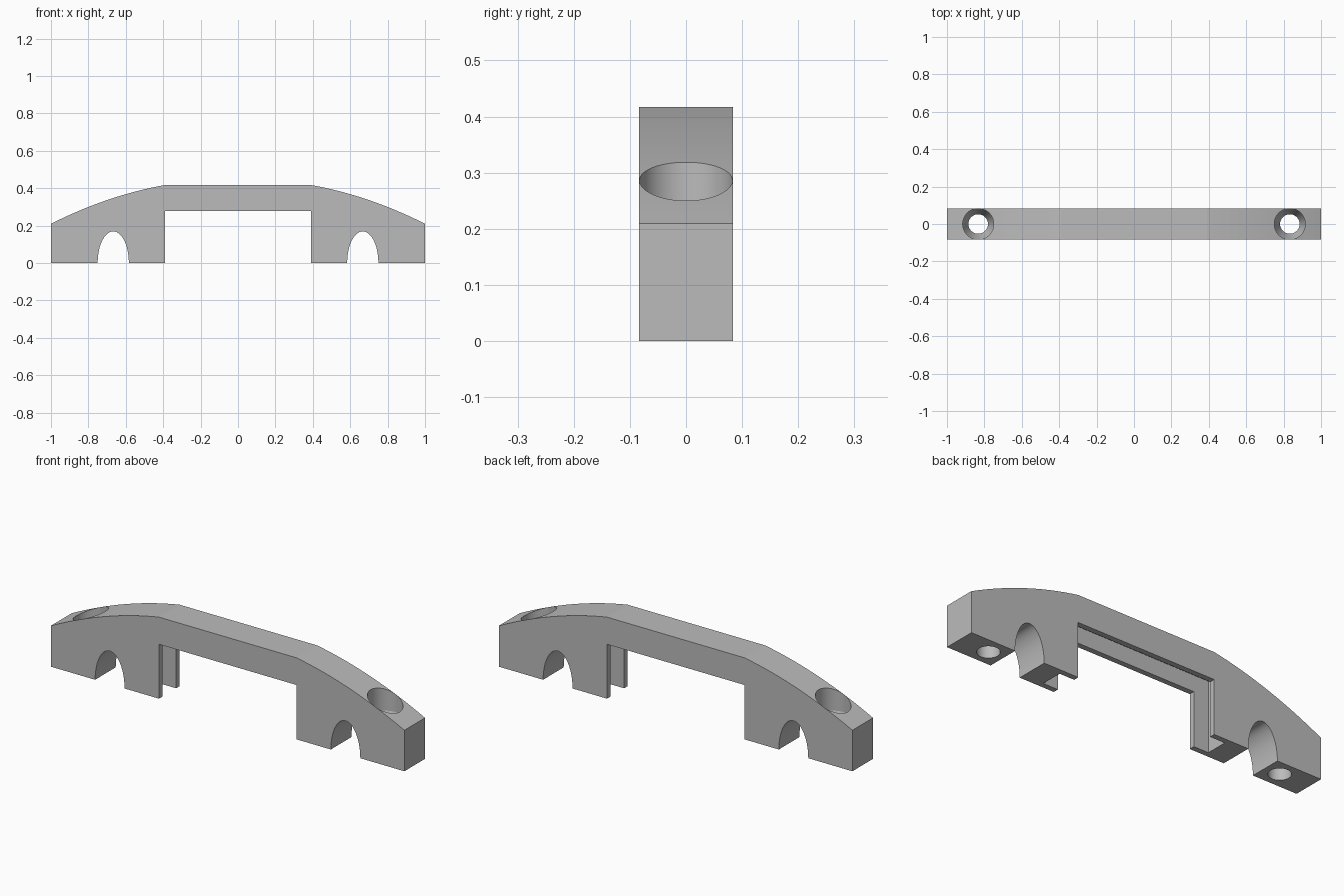
import bpy, bmesh
from math import sin, cos, pi, radians

cube = bpy.data.objects.get("Cube")
if cube:
    bpy.data.objects.remove(cube, do_unlink=True)

HALF_DEPTH = 1 / 12

grey = bpy.data.materials.new("plain grey")
grey.use_nodes = True
colour = (0.5, 0.5, 0.5, 1)
grey.diffuse_color = colour
grey.node_tree.nodes["Principled BSDF"].inputs["Base Color"].default_value = colour


def make_object(name, bm):
    bmesh.ops.recalc_face_normals(bm, faces=bm.faces)
    mesh = bpy.data.meshes.new(name)
    bm.to_mesh(mesh)
    bm.free()
    mesh.materials.append(grey)
    obj = bpy.data.objects.new(name, mesh)
    bpy.context.collection.objects.link(obj)
    return obj


def extrude_outline(name, points, half_depth):
    bm = bmesh.new()
    face = bm.faces.new([bm.verts.new((x, -half_depth, z)) for x, z in points])
    side = bmesh.ops.extrude_face_region(bm, geom=[face])["geom"]
    moved = [v for v in side if isinstance(v, bmesh.types.BMVert)]
    bmesh.ops.translate(bm, verts=moved, vec=(0, 2 * half_depth, 0))
    return make_object(name, bm)


def lathe(name, profile, x, segments=72):
    bm = bmesh.new()
    rings = [[bm.verts.new((x + r * cos(2 * pi * i / segments),
                            r * sin(2 * pi * i / segments), z))
              for i in range(segments)] for r, z in profile]
    for low, high in zip(rings, rings[1:]):
        for i in range(segments):
            j = (i + 1) % segments
            bm.faces.new((low[i], low[j], high[j], high[i]))
    bm.faces.new(rings[0])
    bm.faces.new(rings[-1])
    return make_object(name, bm)


# Half of the handle outline: inner leg, arch, outer end, curved top
half = [(0.389, 0.278), (0.389, 0)]
half += [(0.667 - 0.0833 * cos(pi * i / 48), 0.169 * sin(pi * i / 48))
         for i in range(49)]
half.append((1, 0))
for i in range(16, -1, -1):
    d = 0.611 * i / 16
    half.append((0.389 + d, 0.417 - 0.1755 * d - 0.268 * d * d))
outline = half + [(-x, z) for x, z in reversed(half)]
handle = extrude_outline("bridge_handle", outline, HALF_DEPTH)

# Slot running through the underside of the bridge and the inner legs
cutters = [extrude_outline(
    "slot_cutter",
    [(-0.472, -0.1), (0.472, -0.1), (0.472, 0.361), (-0.472, 0.361)], 0.0556)]

# Countersunk screw holes
screw_profile = [(0.052, -0.1), (0.052, 0.111), (0.0828, 0.195), (0.0828, 0.6)]
for side in (-1, 1):
    cutters.append(lathe("screw_hole_cutter", screw_profile, side * 0.833))

bpy.ops.object.select_all(action="DESELECT")
bpy.context.view_layer.objects.active = handle
handle.select_set(True)
for cutter in cutters:
    cutter.hide_render = True
    mod = handle.modifiers.new("cut", "BOOLEAN")
    mod.operation = "DIFFERENCE"
    mod.solver = "EXACT"
    mod.object = cutter
    bpy.ops.object.modifier_apply(modifier=mod.name)
    bpy.data.objects.remove(cutter, do_unlink=True)

bpy.ops.object.shade_smooth_by_angle(angle=radians(8))
